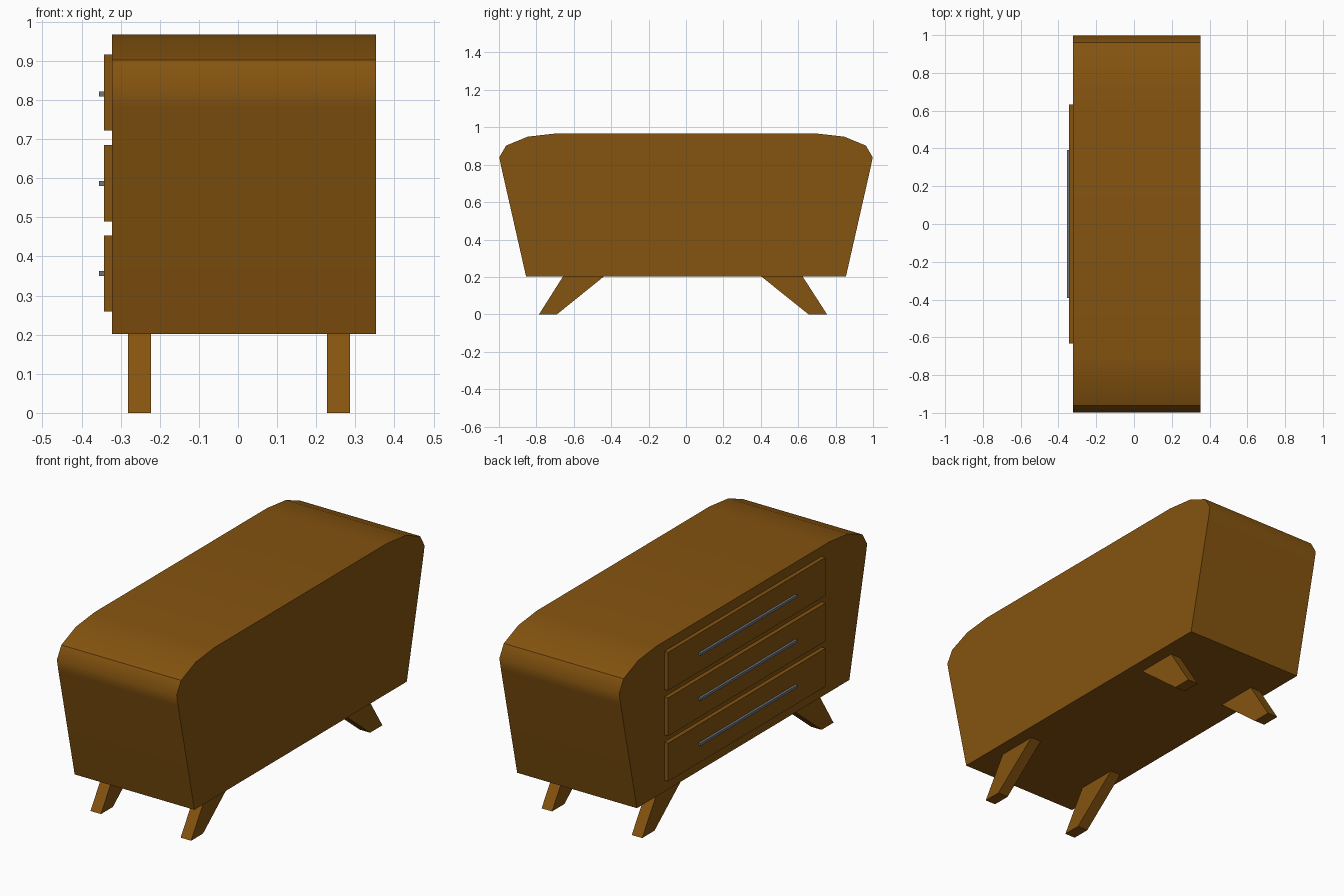
import bpy, bmesh

if "Cube" in bpy.data.objects:
    bpy.data.objects.remove(bpy.data.objects["Cube"])


def material(name, rgb):
    m = bpy.data.materials.new(name)
    m.diffuse_color = (*rgb, 1.0)
    m.use_nodes = True
    m.node_tree.nodes["Principled BSDF"].inputs["Base Color"].default_value = m.diffuse_color
    return m


WOOD = material("brown_wood", (0.235, 0.088, 0.005))
STEEL = material("grey_steel", (0.16, 0.18, 0.21))


def prism(name, profile, x0, x1, mat):
    """Extrude a (y, z) outline along x from x0 to x1."""
    bm = bmesh.new()
    face = bm.faces.new([bm.verts.new((x0, y, z)) for y, z in profile])
    ext = bmesh.ops.extrude_face_region(bm, geom=[face])
    verts = [g for g in ext["geom"] if isinstance(g, bmesh.types.BMVert)]
    bmesh.ops.translate(bm, verts=verts, vec=(x1 - x0, 0, 0))
    bmesh.ops.recalc_face_normals(bm, faces=bm.faces)
    me = bpy.data.meshes.new(name)
    bm.to_mesh(me)
    bm.free()
    me.materials.append(mat)
    ob = bpy.data.objects.new(name, me)
    bpy.context.collection.objects.link(ob)
    return ob


def block(name, x0, x1, y, z0, z1, mat):
    return prism(name, [(-y, z0), (y, z0), (y, z1), (-y, z1)], x0, x1, mat)


# Cabinet body: tapered sides and rounded top shoulders
half = [(0.855, 0.202), (0.986, 0.78), (0.998, 0.84),
        (0.962, 0.902), (0.846, 0.95), (0.695, 0.967)]
body = prism("cabinet_body", half + [(-y, z) for y, z in reversed(half)],
             -0.322, 0.353, WOOD)

# Smooth shoulders, with hard end caps, bottom corners and a crease at the lid line
bm = bmesh.new()
bm.from_mesh(body.data)
for f in bm.faces:
    f.smooth = abs(f.normal.x) < 0.5
for e in bm.edges:
    za, zb = (v.co.z for v in e.verts)
    cap = any(abs(f.normal.x) > 0.5 for f in e.link_faces)
    crease = abs(za - zb) < 1e-4 and (za < 0.3 or abs(za - 0.902) < 1e-3)
    e.smooth = not (cap or crease)
bm.to_mesh(body.data)
bm.free()

# Splayed tapered legs
left_leg = [(-0.786, 0), (-0.69, 0), (-0.438, 0.203), (-0.657, 0.203)]
right_leg = [(0.754, 0), (0.655, 0), (0.402, 0.203), (0.623, 0.203)]
for side, outline in (("left", left_leg), ("right", right_leg)):
    for end, x in (("front", -0.281), ("back", 0.227)):
        prism(f"{side}_{end}_leg", outline, x, x + 0.059, WOOD)

# Drawer fronts with long bar handles
drawers = [("bottom", 0.259, 0.350), ("middle", 0.490, 0.580), ("top", 0.722, 0.809)]
for name, z, hz in drawers:
    block(f"{name}_drawer", -0.343, -0.320, 0.633, z, z + 0.195, WOOD)
    block(f"{name}_handle", -0.355, -0.341, 0.391, hz, hz + 0.013, STEEL)
